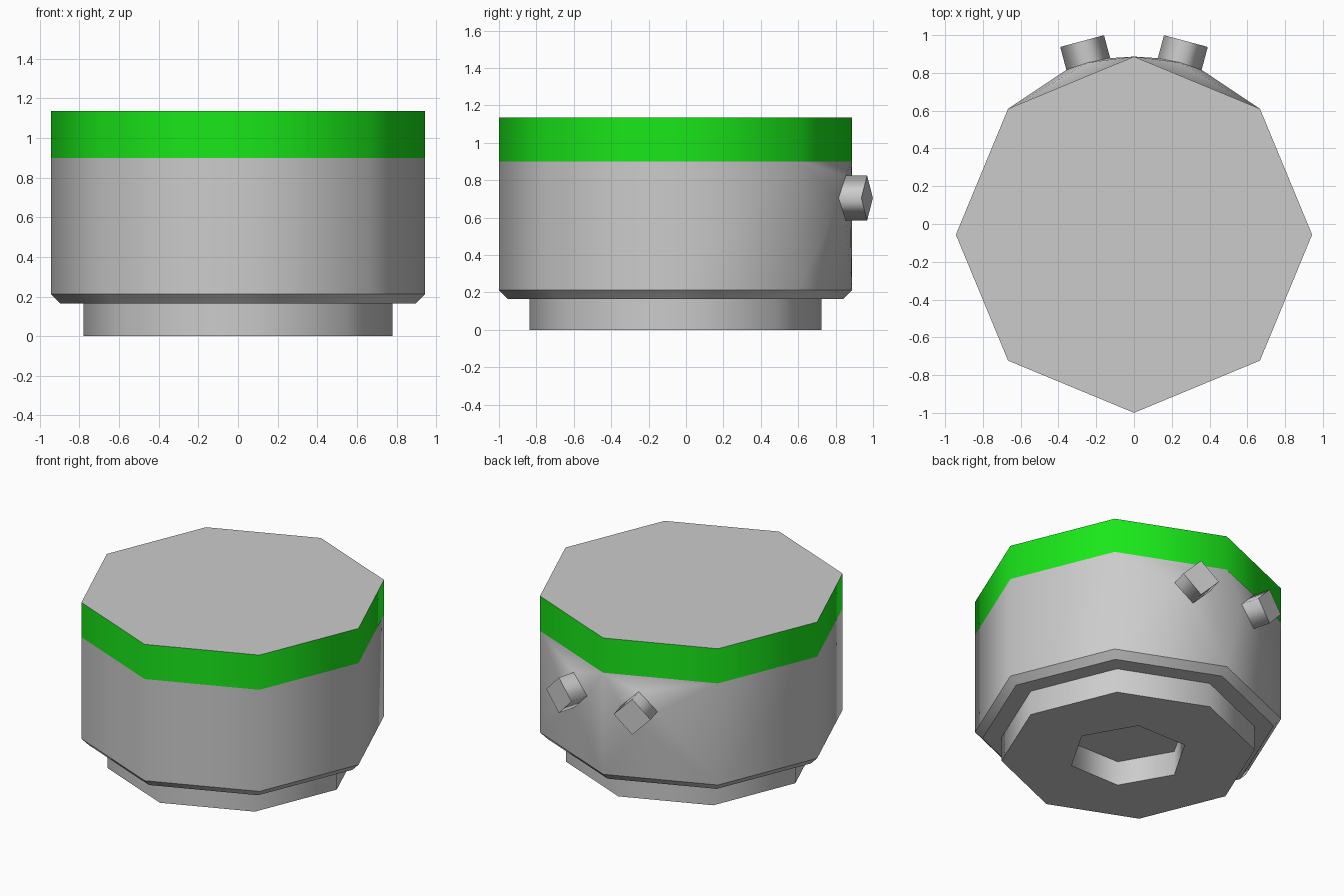
import bpy, bmesh, math

if "Cube" in bpy.data.objects:
    bpy.data.objects.remove(bpy.data.objects["Cube"])

R, CY = 0.943, -0.0565          # main radius and axis offset in y
Z_FLOOR, Z_CHAMFER, Z_BAND, Z_TOP = 0.165, 0.212, 0.90, 1.135
PEG_Z, PEG_R, PEG_OUT = 0.705, 0.12, 1.061
PEG_HALF = math.degrees(math.asin(PEG_R / R))


def polar(bm, r, deg, z):
    a = math.radians(deg)
    return bm.verts.new((r * math.cos(a), CY + r * math.sin(a), z))


def ring(bm, r, z, n=8):
    return [polar(bm, r, 360 * i / n, z) for i in range(n)]


def wall(bm, low, high, skip=()):
    n = len(low)
    for i in range(n):
        if i not in skip:
            j = (i + 1) % n
            bm.faces.new((low[i], low[j], high[j], high[i]))


def sharpen(bm, loop):
    for i, v in enumerate(loop):
        e = bm.edges.get((v, loop[(i + 1) % len(loop)]))
        if e:
            e.smooth = False


def finish(bm, name, material=None):
    for f in bm.faces:
        f.smooth = True
    mesh = bpy.data.meshes.new(name)
    bm.to_mesh(mesh)
    bm.free()
    if material:
        mesh.materials.append(material)
    obj = bpy.data.objects.new(name, mesh)
    bpy.context.collection.objects.link(obj)
    return obj


def peg_root(bm, deg):
    # four corners where a peg meets the round wall: bottom, right, top, left
    return [polar(bm, R, deg, PEG_Z - PEG_R), polar(bm, R, deg + PEG_HALF, PEG_Z),
            polar(bm, R, deg, PEG_Z + PEG_R), polar(bm, R, deg - PEG_HALF, PEG_Z)]


# Body: chamfered octagon whose two back panels bulge out to the pegs
bm = bmesh.new()
inner = ring(bm, 0.78, Z_FLOOR)
floor = ring(bm, 0.897, Z_FLOOR)
low = ring(bm, R, Z_CHAMFER)
high = ring(bm, R, Z_BAND)
wall(bm, inner, floor)
wall(bm, floor, low)
wall(bm, low, high, skip=(1, 2))
for i, deg in ((1, 75), (2, 105)):
    o = [low[i], low[i + 1], high[i + 1], high[i]]
    d = peg_root(bm, deg)
    for k in range(4):
        m = (k + 1) % 4
        bm.faces.new((o[k], o[m], d[k]))
        bm.faces.new((o[m], d[m], d[k]))
sharpen(bm, floor)
sharpen(bm, low)
finish(bm, "body")

# Pegs: short four-sided studs pointing outwards
for name, deg in (("peg_right", 75), ("peg_left", 105)):
    bm = bmesh.new()
    root = peg_root(bm, deg)
    a = math.radians(deg)
    tip = []
    for t, z in ((0, -1), (1, 0), (0, 1), (-1, 0)):
        x = PEG_OUT * math.cos(a) - t * PEG_R * math.sin(a)
        y = PEG_OUT * math.sin(a) + t * PEG_R * math.cos(a)
        tip.append(bm.verts.new((x, CY + y, PEG_Z + z * PEG_R)))
    wall(bm, root, tip)
    bm.faces.new(tip)
    sharpen(bm, tip)
    finish(bm, name)

# Green band around the top
green = bpy.data.materials.new("green")
green.diffuse_color = (0.01, 0.8, 0.01, 1)
green.use_nodes = True
green.node_tree.nodes["Principled BSDF"].inputs["Base Color"].default_value = green.diffuse_color
bm = bmesh.new()
wall(bm, ring(bm, R, Z_BAND), ring(bm, R, Z_TOP))
finish(bm, "colour_band", green)

# Flat top
bm = bmesh.new()
bm.faces.new(ring(bm, R, Z_TOP))
finish(bm, "top_plate")

# Foot: smaller octagon with a hexagonal socket underneath
bm = bmesh.new()
foot_low, foot_high = ring(bm, 0.78, 0), ring(bm, 0.78, Z_FLOOR)
hex_low, hex_high = ring(bm, 0.37, 0, 6), ring(bm, 0.37, Z_FLOOR, 6)
wall(bm, foot_low, foot_high)
wall(bm, hex_high, hex_low)
bm.faces.new(hex_high[::-1])
rim = [bm.edges.get((l[i], l[(i + 1) % len(l)])) for l in (foot_low, hex_low) for i in range(len(l))]
fill = bmesh.ops.triangle_fill(bm, edges=rim, use_beauty=True, normal=(0, 0, -1))
for f in [g for g in fill["geom"] if isinstance(g, bmesh.types.BMFace)]:
    f.normal_update()
    if f.normal.z > 0:
        f.normal_flip()
for loop in (foot_low, hex_low, hex_high):
    sharpen(bm, loop)
finish(bm, "foot")
